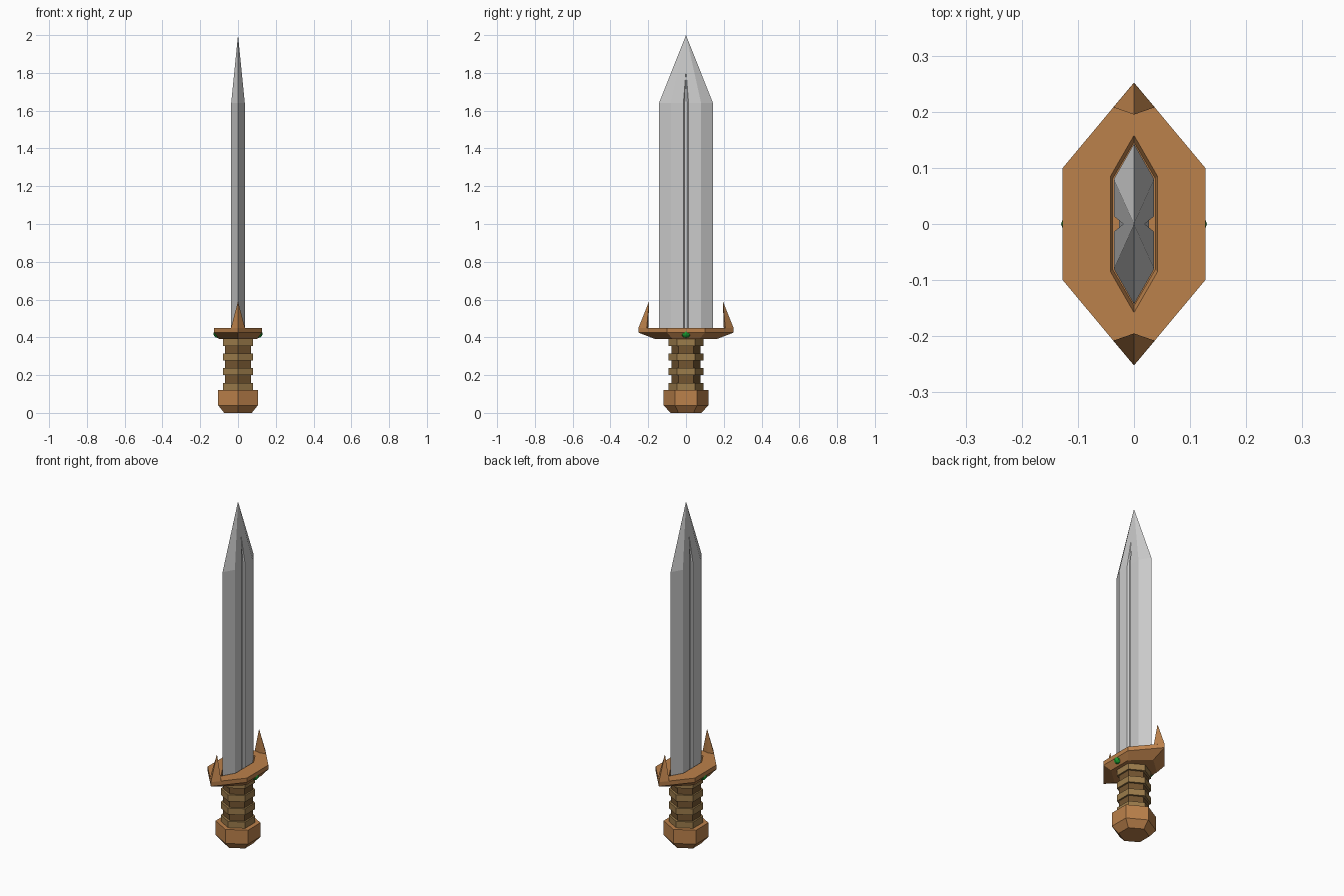
import bpy, bmesh

if "Cube" in bpy.data.objects:
    bpy.data.objects.remove(bpy.data.objects["Cube"])


def material(name, rgb):
    m = bpy.data.materials.new(name)
    m.diffuse_color = (*rgb, 1)
    m.use_nodes = True
    m.node_tree.nodes["Principled BSDF"].inputs["Base Color"].default_value = m.diffuse_color
    return m


BRONZE = material("bronze", (0.50, 0.22, 0.07))
WRAP = material("wrap", (0.33, 0.20, 0.07))
GRIP = material("grip", (0.17, 0.09, 0.03))
GREEN = material("green", (0.01, 0.35, 0.03))


def finish(name, bm, mat=None):
    bmesh.ops.remove_doubles(bm, verts=bm.verts, dist=1e-5)
    bmesh.ops.recalc_face_normals(bm, faces=bm.faces)
    me = bpy.data.meshes.new(name)
    bm.to_mesh(me)
    bm.free()
    if mat:
        me.materials.append(mat)
    ob = bpy.data.objects.new(name, me)
    bpy.context.collection.objects.link(ob)
    return ob


def hexagon(x, y_side, y_tip):
    return [(0, -y_tip), (x, -y_side), (x, y_side), (0, y_tip), (-x, y_side), (-x, -y_side)]


def loft(name, sections, mat):
    """Stack hexagonal sections (x, y_side, y_tip, z) into a closed solid."""
    bm = bmesh.new()
    rings = [[bm.verts.new((x, y, s[3])) for x, y in hexagon(*s[:3])] for s in sections]
    for a, b in zip(rings, rings[1:]):
        for i in range(6):
            j = (i + 1) % 6
            bm.faces.new((a[i], a[j], b[j], b[i]))
    bm.faces.new(rings[0][::-1])
    bm.faces.new(rings[-1])
    return finish(name, bm, mat)


# Blade: hexagonal section, a groove on both flats, pointed tip
bm = bmesh.new()
Z0, Z1 = 0.43, 1.64
apex, groove_end = (0, 0, 2.0), (0.019, 0, 1.81)
half = [(0, -0.143), (0.036, -0.08), (0.036, -0.014), (0.027, -0.007),
        (0.027, 0.007), (0.036, 0.014), (0.036, 0.08), (0, 0.143)]
for sx in (1, -1):
    def face(*pts):
        bm.faces.new([bm.verts.new((p[0] * sx, p[1], p[2])) for p in pts])
    low = [(x, y, Z0) for x, y in half]
    top = [(x, y, Z1) for x, y in half]
    for i in range(7):
        face(low[i], low[i + 1], top[i + 1], top[i])
    face(*low)
    face(top[0], top[1], apex)
    face(top[1], top[2], groove_end, apex)
    for i in (2, 3, 4):
        face(top[i], top[i + 1], groove_end)
    face(top[5], top[6], apex, groove_end)
    face(top[6], top[7], apex)
finish("blade", bm)

# Guard with a shallow socket around the blade
loft("guard", [(0.10, 0.07, 0.16, 0.39), (0.127, 0.10, 0.252, 0.425),
               (0.127, 0.10, 0.252, 0.45), (0.042, 0.085, 0.158, 0.45),
               (0.038, 0.081, 0.146, 0.435)], BRONZE)

# Upturned spikes at both ends of the guard
for side, s in (("front", -1), ("back", 1)):
    bm = bmesh.new()
    a, b, c, d, e = [bm.verts.new((x, y * s, z)) for x, y, z in
                     ((0, 0.252, 0.449), (-0.037, 0.208, 0.449), (0, 0.2, 0.449),
                      (0.037, 0.208, 0.449), (0, 0.195, 0.592))]
    for f in ((a, b, c, d), (a, b, e), (b, c, e), (c, d, e), (d, a, e)):
        bm.faces.new(f)
    finish(side + "_guard_spike", bm, BRONZE)

# Gems set in the guard's flat sides
for side, s in (("left", -1), ("right", 1)):
    bm = bmesh.new()
    bmesh.ops.create_uvsphere(bm, u_segments=8, v_segments=6, radius=1)
    bmesh.ops.scale(bm, vec=(0.021, 0.027, 0.023), verts=bm.verts)
    bmesh.ops.translate(bm, vec=(s * 0.109, 0, 0.42), verts=bm.verts)
    finish(side + "_gem", bm, GREEN)

# Grip core and raised wrap bands
loft("grip", [(0.07, 0.04, 0.077, 0.11), (0.07, 0.04, 0.077, 0.395)], GRIP)
for i in range(4):
    z = 0.122 + i * 0.0775
    loft(f"grip_band_{i + 1}", [(0.079, 0.047, 0.092, z), (0.079, 0.047, 0.092, z + 0.037)], WRAP)

# Pommel
loft("pommel", [(0.073, 0.04, 0.082, 0), (0.105, 0.058, 0.118, 0.04),
                (0.105, 0.058, 0.118, 0.122)], BRONZE)
